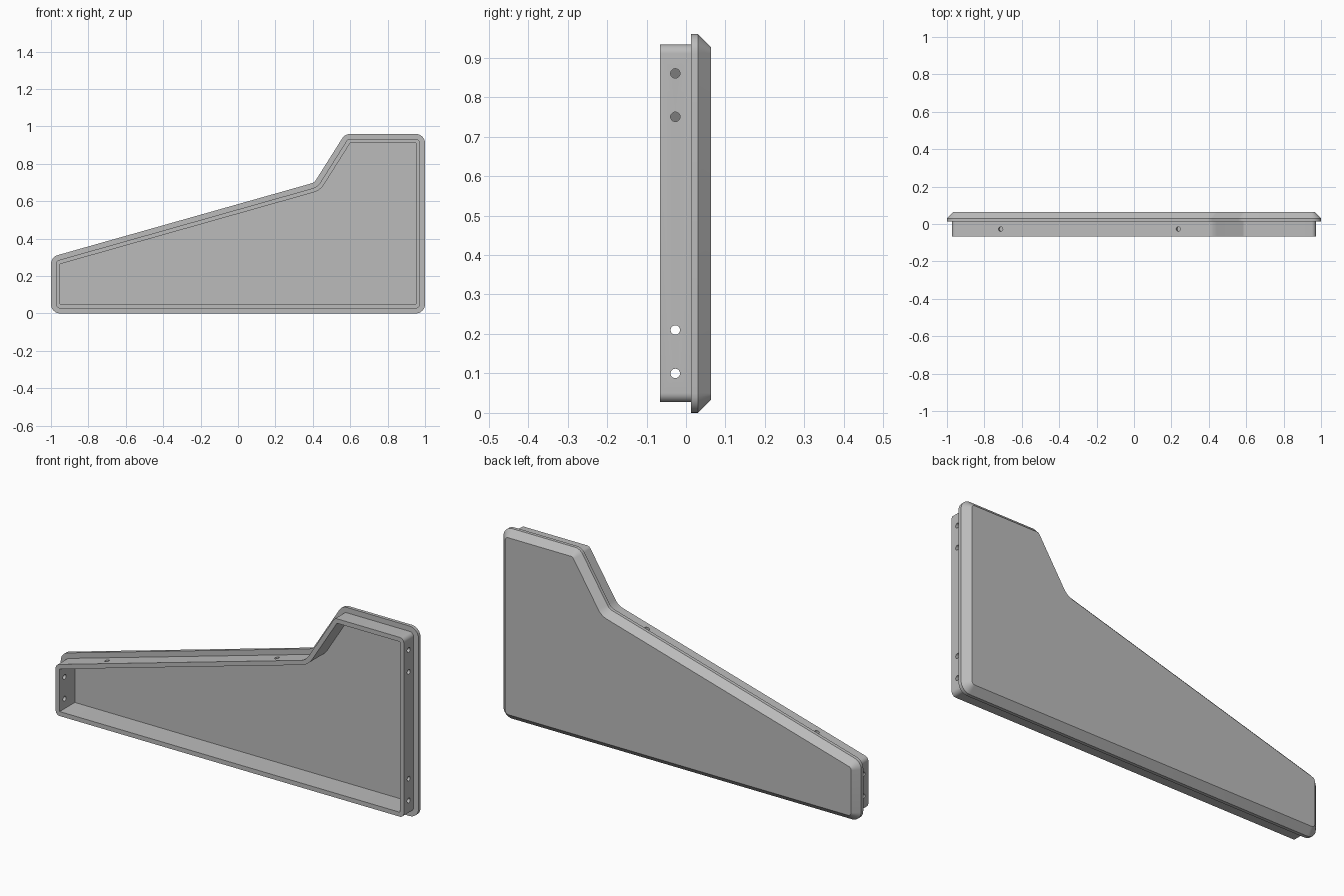
import bpy
import bmesh
from math import atan, sin, cos, tan, pi
from mathutils import Vector

cube = bpy.data.objects.get("Cube")
if cube:
    bpy.data.objects.remove(cube, do_unlink=True)

# Material
grey = bpy.data.materials.new("light grey")
grey.use_nodes = True
colour = (0.5, 0.5, 0.5, 1)
grey.diffuse_color = colour
grey.node_tree.nodes["Principled BSDF"].inputs["Base Color"].default_value = colour

# Outline with sharp corners, counter-clockwise in x and z
OUTLINE = [Vector(p) for p in ((-1, 0), (1, 0), (1, 0.96), (0.572, 0.96),
                               (0.408, 0.70), (-1, 0.302))]
RADIUS = 0.05
STEPS = 8


def rounded_loop(inset):
    """Outline moved inwards, with concentric rounded corners."""
    points = []
    count = len(OUTLINE)
    for i, corner in enumerate(OUTLINE):
        d_in = (corner - OUTLINE[i - 1]).normalized()
        d_out = (OUTLINE[(i + 1) % count] - corner).normalized()
        turn = d_in.cross(d_out)
        side = 1 if turn > 0 else -1
        n_in = Vector((-d_in.y, d_in.x)) * side
        n_out = Vector((-d_out.y, d_out.x)) * side
        bisector = (n_in + n_out).normalized()
        centre = corner + bisector * RADIUS / bisector.dot(n_in)
        radius = max(RADIUS - side * inset, 0.0005)
        angle = n_in.angle(n_out)
        for k in range(STEPS + 1):
            t = k / STEPS
            n = (n_in * sin((1 - t) * angle) + n_out * sin(t * angle)) / sin(angle)
            points.append(centre - n * radius)
    return points


# Tray section as (inset, y): bevelled back, lip, wall, rim, pocket floor
SECTION = [(0.033, 0.063), (0, 0.03), (0, 0.013), (0.027, 0.013),
           (0.027, -0.066), (0.0495, -0.066), (0.0495, 0.055)]
bm = bmesh.new()
loops = [[bm.verts.new((p.x, y, p.y)) for p in rounded_loop(inset)]
         for inset, y in SECTION]
for a, b in zip(loops, loops[1:]):
    for i in range(len(a)):
        j = (i + 1) % len(a)
        bm.faces.new((a[i], a[j], b[j], b[i]))
bm.faces.new(loops[0])
bm.faces.new(loops[-1])
bmesh.ops.recalc_face_normals(bm, faces=bm.faces)
mesh = bpy.data.meshes.new("tray_panel")
bm.to_mesh(mesh)
bm.free()
mesh.materials.append(grey)
tray = bpy.data.objects.new("tray_panel", mesh)
bpy.context.collection.objects.link(tray)


# Screw holes through the end walls and the sloping wall
def drill(x, z, tilt):
    bpy.ops.mesh.primitive_cylinder_add(vertices=24, radius=0.012, depth=0.09,
                                        location=(x, -0.027, z),
                                        rotation=(0, tilt, 0))
    cutter = bpy.context.object
    cutter.name = "hole_cutter"
    cutter.hide_render = True
    cutter.data.materials.append(grey)
    bpy.ops.object.select_all(action="DESELECT")
    bpy.context.view_layer.objects.active = tray
    tray.select_set(True)
    cut = tray.modifiers.new("hole", "BOOLEAN")
    cut.operation = "DIFFERENCE"
    cut.solver = "EXACT"
    cut.object = cutter
    bpy.ops.object.modifier_apply(modifier=cut.name)
    bpy.data.objects.remove(cutter, do_unlink=True)


for z in (0.10, 0.21):
    drill(-0.961, z, pi / 2)
for z in (0.10, 0.21, 0.75, 0.86):
    drill(0.961, z, pi / 2)
low, high = OUTLINE[5], OUTLINE[4]
slope = (high.y - low.y) / (high.x - low.x)
for x in (-0.71, 0.24):
    drill(x, low.y + slope * (x - low.x) - 0.04, -atan(slope))

bpy.ops.object.shade_smooth_by_angle()
